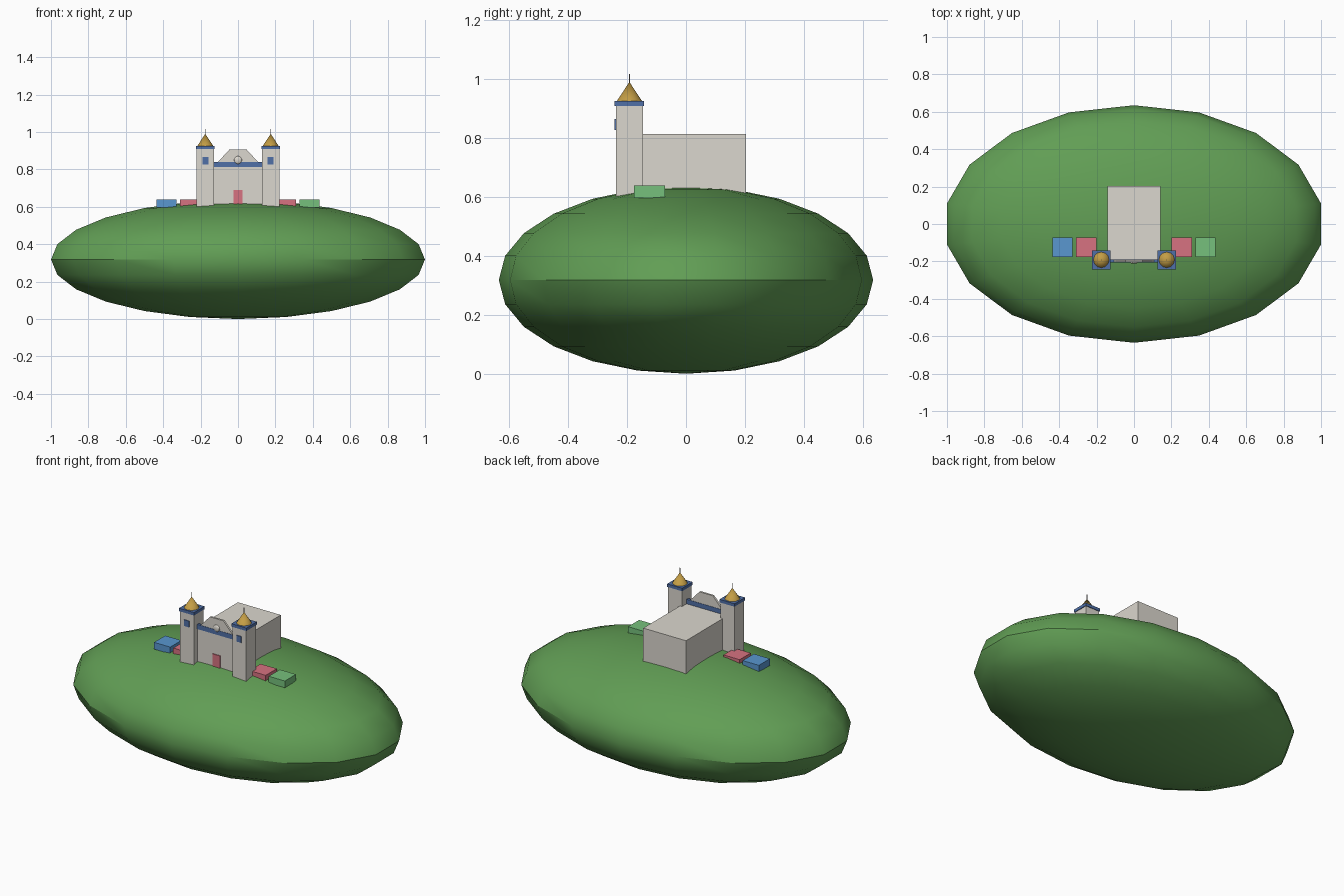
import bpy, bmesh, math
from mathutils import Matrix

cube = bpy.data.objects.get("Cube")
if cube:
    bpy.data.objects.remove(cube, do_unlink=True)


def material(name, r, g, b):
    m = bpy.data.materials.new(name)
    m.use_nodes = True
    m.diffuse_color = (r, g, b, 1)
    m.node_tree.nodes["Principled BSDF"].inputs["Base Color"].default_value = (r, g, b, 1)
    return m


GRASS = material("grass green", 0.12, 0.34, 0.09)
STONE = material("pale stone", 0.71, 0.68, 0.62)
TRIM = material("trim blue", 0.08, 0.16, 0.39)
GOLD = material("roof gold", 0.55, 0.34, 0.06)
SKY = material("stall blue", 0.10, 0.31, 0.63)
ROSE = material("rose", 0.68, 0.17, 0.22)
MINT = material("stall green", 0.18, 0.53, 0.20)
METAL = material("metal grey", 0.45, 0.44, 0.42)


def finish(name, bm, mat):
    bmesh.ops.recalc_face_normals(bm, faces=bm.faces)
    mesh = bpy.data.meshes.new(name)
    bm.to_mesh(mesh)
    bm.free()
    mesh.materials.append(mat)
    obj = bpy.data.objects.new(name, mesh)
    bpy.context.collection.objects.link(obj)
    return obj


def box(name, mat, x, y, z):
    """Box from (low, high) ranges on each axis."""
    bm = bmesh.new()
    bmesh.ops.create_cube(bm, size=1)
    for v in bm.verts:
        v.co = [(lo + hi) / 2 + c * (hi - lo) for c, (lo, hi) in zip(v.co, (x, y, z))]
    return finish(name, bm, mat)


def around(c, half):
    return (c - half, c + half)


def cone(name, mat, x, y, z, r1, r2, sides):
    bm = bmesh.new()
    bmesh.ops.create_cone(bm, cap_ends=True, segments=sides, radius1=r1, radius2=r2,
                          depth=z[1] - z[0],
                          matrix=Matrix.Translation((x, y, sum(z) / 2)))
    return finish(name, bm, mat)


def smooth(obj):
    bpy.ops.object.select_all(action='DESELECT')
    obj.select_set(True)
    bpy.context.view_layer.objects.active = obj
    bpy.ops.object.shade_smooth_by_angle(angle=math.radians(30))


# Flattened round hill, with segment corners on the y axis
bm = bmesh.new()
bmesh.ops.create_uvsphere(bm, u_segments=18, v_segments=12, radius=1,
                          matrix=Matrix.Rotation(math.pi / 2, 4, 'Z'))
turn = math.pi / 2 - max((math.atan2(v.co.y, v.co.x) for v in bm.verts if abs(v.co.z) < 0.01))
turn = turn % math.radians(20)
bmesh.ops.rotate(bm, verts=bm.verts, matrix=Matrix.Rotation(turn, 3, 'Z'))
bmesh.ops.scale(bm, verts=bm.verts, vec=(1.015, 0.635, 0.318))
bmesh.ops.translate(bm, verts=bm.verts, vec=(0, 0, 0.318))
smooth(finish("hill", bm, GRASS))

# Hall and gate front
box("hall", STONE, (-0.143, 0.143), (-0.19, 0.204), (0.55, 0.813))
box("gate_wall", STONE, (-0.135, 0.135), (-0.202, -0.188), (0.55, 0.813))
box("gate_band", TRIM, (-0.135, 0.135), (-0.206, -0.19), (0.812, 0.84))
box("door", ROSE, (-0.025, 0.025), (-0.207, -0.2), (0.6, 0.69))

# Stepped gable above the gate
bm = bmesh.new()
outline = [(-0.107, 0.84), (0.107, 0.84), (0.045, 0.907), (-0.045, 0.907)]
face = bm.faces.new([bm.verts.new((x, -0.204, z)) for x, z in outline])
grown = bmesh.ops.extrude_face_region(bm, geom=[face])["geom"]
bmesh.ops.translate(bm, vec=(0, 0.012, 0),
                    verts=[g for g in grown if isinstance(g, bmesh.types.BMVert)])
finish("gable", bm, STONE)

# Round emblem on the gable
bm = bmesh.new()
bmesh.ops.create_uvsphere(bm, u_segments=16, v_segments=10, radius=0.021)
bmesh.ops.scale(bm, verts=bm.verts, vec=(1, 0.4, 1))
bmesh.ops.translate(bm, verts=bm.verts, vec=(0, -0.204, 0.85))
smooth(finish("gable_boss", bm, STONE))

# Towers and stalls on both sides
TY = -0.192
for side, s, outer in (("left", 1, MINT), ("right", -1, SKY)):
    x = 0.175 * s
    box(side + "_tower", STONE, around(x, 0.046), around(TY, 0.046), (0.55, 0.91))
    box(side + "_tower_cornice", TRIM, around(x, 0.05), around(TY, 0.05), (0.908, 0.926))
    box(side + "_tower_window", TRIM, around(x, 0.016), (-0.242, -0.236), (0.827, 0.865))
    smooth(cone(side + "_tower_roof", GOLD, x, TY, (0.926, 0.99), 0.042, 0, 12))
    cone(side + "_spire", METAL, x, TY, (0.98, 1.017), 0.002, 0.002, 6)
    box(side + "_inner_stall", ROSE, around(0.255 * s, 0.054), around(-0.124, 0.053), (0.597, 0.638))
    box(side + "_outer_stall", outer, around(0.383 * s, 0.054), around(-0.124, 0.053), (0.597, 0.638))
